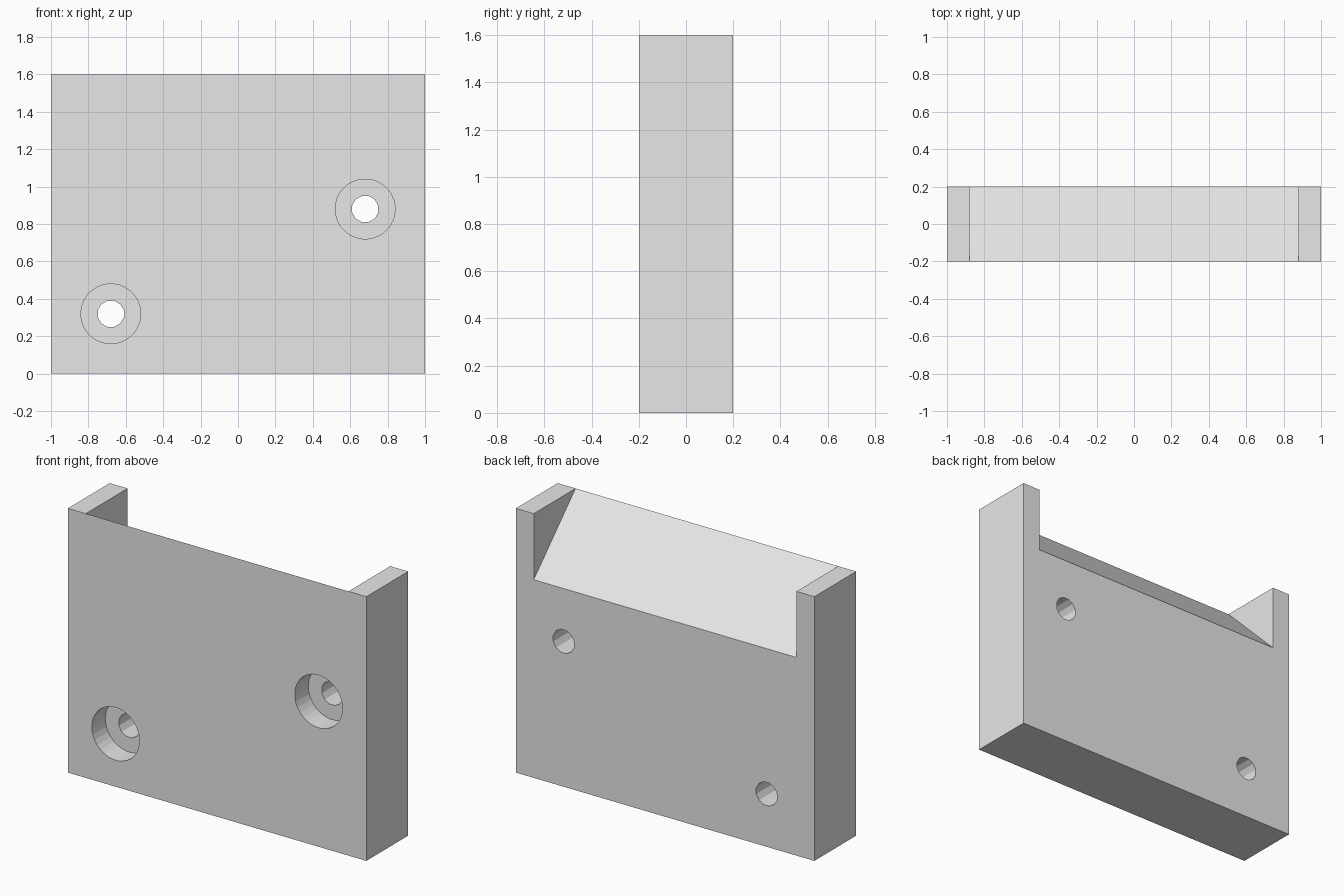
import bpy
import math
from mathutils import Matrix

cube = bpy.data.objects.get("Cube")
if cube:
    bpy.data.objects.remove(cube, do_unlink=True)

# Overall sizes
W, D, H = 2.0, 0.4, 1.6
POST = 0.12           # width of each end post
DROP = 0.4            # fall of the sloped top, front to back
BORE_DEPTH = 0.13

grey = bpy.data.materials.new("light grey")
grey.use_nodes = True
grey.diffuse_color = (0.8, 0.8, 0.8, 1)
grey.node_tree.nodes["Principled BSDF"].inputs["Base Color"].default_value = (0.8, 0.8, 0.8, 1)


def prism(name, profile, x0, x1):
    """Extrude a (y, z) profile along x."""
    n = len(profile)
    verts = [(x, y, z) for x in (x0, x1) for y, z in profile]
    faces = [tuple(reversed(range(n))), tuple(range(n, 2 * n))]
    faces += [(i, (i + 1) % n, n + (i + 1) % n, n + i) for i in range(n)]
    mesh = bpy.data.meshes.new(name)
    mesh.from_pydata(verts, [], faces)
    mesh.materials.append(grey)
    obj = bpy.data.objects.new(name, mesh)
    bpy.context.collection.objects.link(obj)
    return obj


def cut(target, cutter):
    mod = target.modifiers.new(cutter.name, 'BOOLEAN')
    mod.operation = 'DIFFERENCE'
    mod.solver = 'EXACT'
    mod.object = cutter
    bpy.context.view_layer.objects.active = target
    bpy.ops.object.modifier_apply(modifier=mod.name)
    bpy.data.objects.remove(cutter, do_unlink=True)


def drill(target, name, x, z, radius, sides, y0, y1):
    """Cut a round hole along y, with flats facing the axes."""
    bpy.ops.mesh.primitive_cylinder_add(vertices=sides, radius=radius, depth=y1 - y0)
    tool = bpy.context.object
    tool.name = name
    tool.hide_render = True
    tool.data.transform(Matrix.Rotation(math.pi / sides, 4, 'Z'))
    tool.data.transform(Matrix.Rotation(math.pi / 2, 4, 'X'))
    tool.data.transform(Matrix.Translation((x, (y0 + y1) / 2, z)))
    tool.data.materials.append(grey)
    cut(target, tool)


# Solid block
f, b = -D / 2, D / 2
plate = prism("mounting_plate", [(f, 0), (b, 0), (b, H), (f, H)], -W / 2, W / 2)

# Sloped recess between the end posts; the tool starts exactly at the front top edge
wedge = prism("slope_cutter", [(f, H), (b + 0.1, H - DROP * 1.25), (b + 0.1, H + 0.1), (f, H + 0.1)],
              -W / 2 + POST, W / 2 - POST)
wedge.hide_render = True
cut(plate, wedge)

# Two counterbored screw holes
for x, z in ((-0.68, 0.32), (0.68, 0.88)):
    drill(plate, "counterbore", x, z, 0.16, 32, f - 0.1, f + BORE_DEPTH)
    drill(plate, "screw_hole", x, z, 0.072, 12, f - 0.1, b + 0.1)

# Flat shading throughout
for p in plate.data.polygons:
    p.use_smooth = False
    p.material_index = 0
